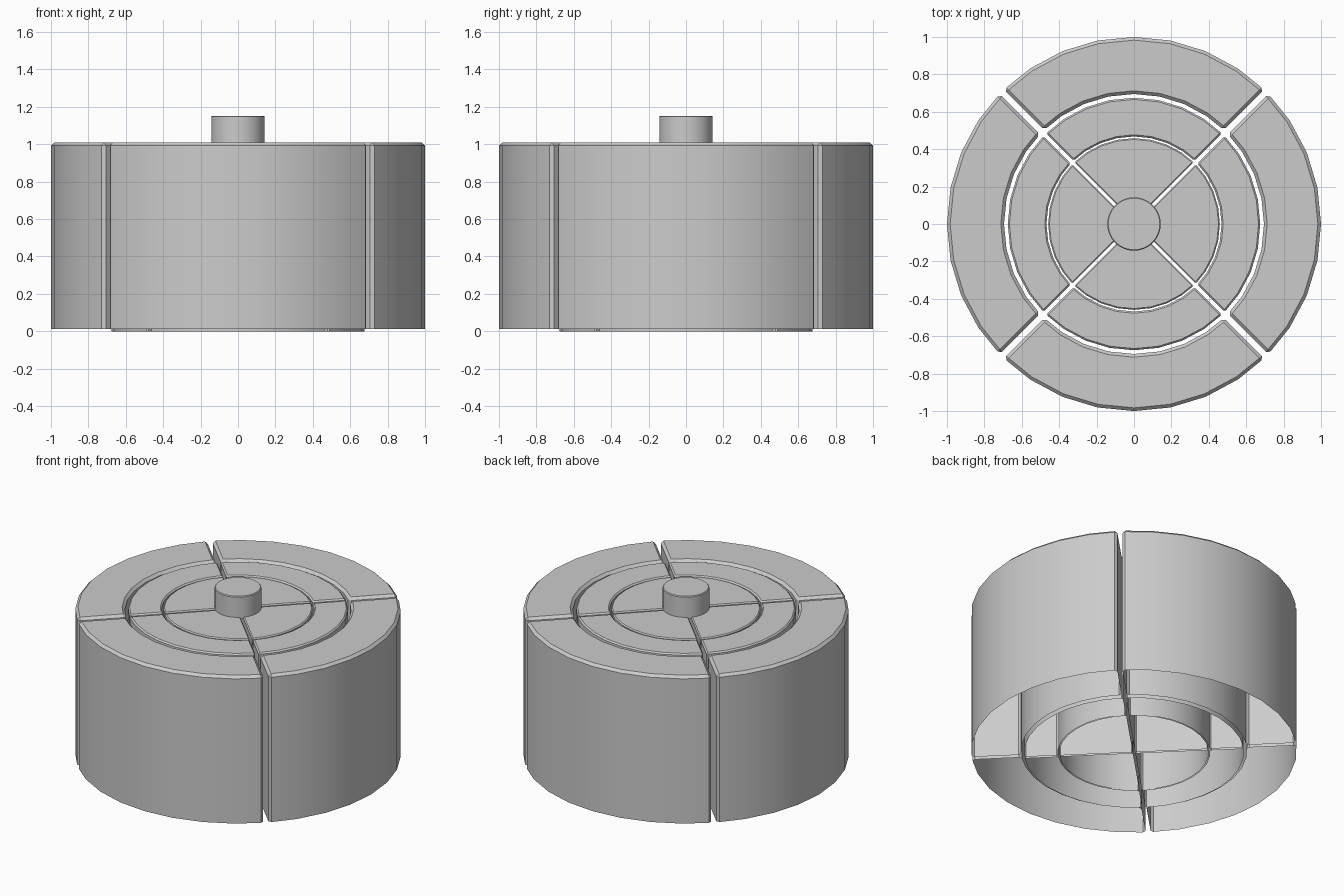
import bpy, bmesh
from math import pi, asin, sqrt, sin, cos

if "Cube" in bpy.data.objects:
    bpy.data.objects.remove(bpy.data.objects["Cube"])

STEP = pi / 16  # 32 sides per full circle


def arc(r, gap):
    """Points of a quarter arc about +x, held back from the diagonals by gap."""
    end = pi / 4 - asin(gap / r)
    angles = [-end] + [k * STEP for k in range(-3, 4)] + [end]
    return [(r * cos(a), r * sin(a)) for a in angles]


def shell(name, outline, z0, z1, bevel, turn=0.0):
    """Bottomless thin cap from an outline, with chamfered sharp edges."""
    bm = bmesh.new()
    low = [bm.verts.new((x, y, z0)) for x, y in outline]
    top = [bm.verts.new((x, y, z1)) for x, y in outline]
    n = len(outline)
    for i in range(n):
        j = (i + 1) % n
        bm.faces.new((low[i], low[j], top[j], top[i]))
    bm.faces.new(top)
    bm.normal_update()
    sharp = [e for e in bm.edges
             if len(e.link_faces) == 2 and e.calc_face_angle() > 0.5]
    bmesh.ops.bevel(bm, geom=sharp, offset=bevel, offset_type='OFFSET',
                    segments=1, profile=0.5, affect='EDGES')
    me = bpy.data.meshes.new(name)
    bm.to_mesh(me)
    bm.free()
    ob = bpy.data.objects.new(name, me)
    ob.rotation_euler.z = turn
    bpy.context.collection.objects.link(ob)
    bpy.ops.object.select_all(action='DESELECT')
    ob.select_set(True)
    bpy.context.view_layer.objects.active = ob
    bpy.ops.object.shade_smooth_by_angle(angle=0.5)


# Three concentric rings of four quarter segments
# name, inner radius, outer radius, half gap, chamfer, bottom
RINGS = [("outer_segment", 0.695, 1.0, 0.016, 0.017, 0.012),
         ("middle_segment", 0.468, 0.675, 0.010, 0.009, 0.0),
         ("inner_wedge", 0.0, 0.459, 0.008, 0.007, 0.0)]
for name, r0, r1, gap, bev, z0 in RINGS:
    inner = arc(r0, gap)[::-1] if r0 else [(gap * sqrt(2), 0)]
    for q in range(4):
        shell(f"{name}_{q + 1}", arc(r1, gap) + inner, z0, 1.01, bev, q * pi / 2)

# Centre knob
knob = [(0.143 * cos(k * STEP), 0.143 * sin(k * STEP)) for k in range(32)]
shell("centre_knob", knob, 1.0, 1.152, 0.005)
